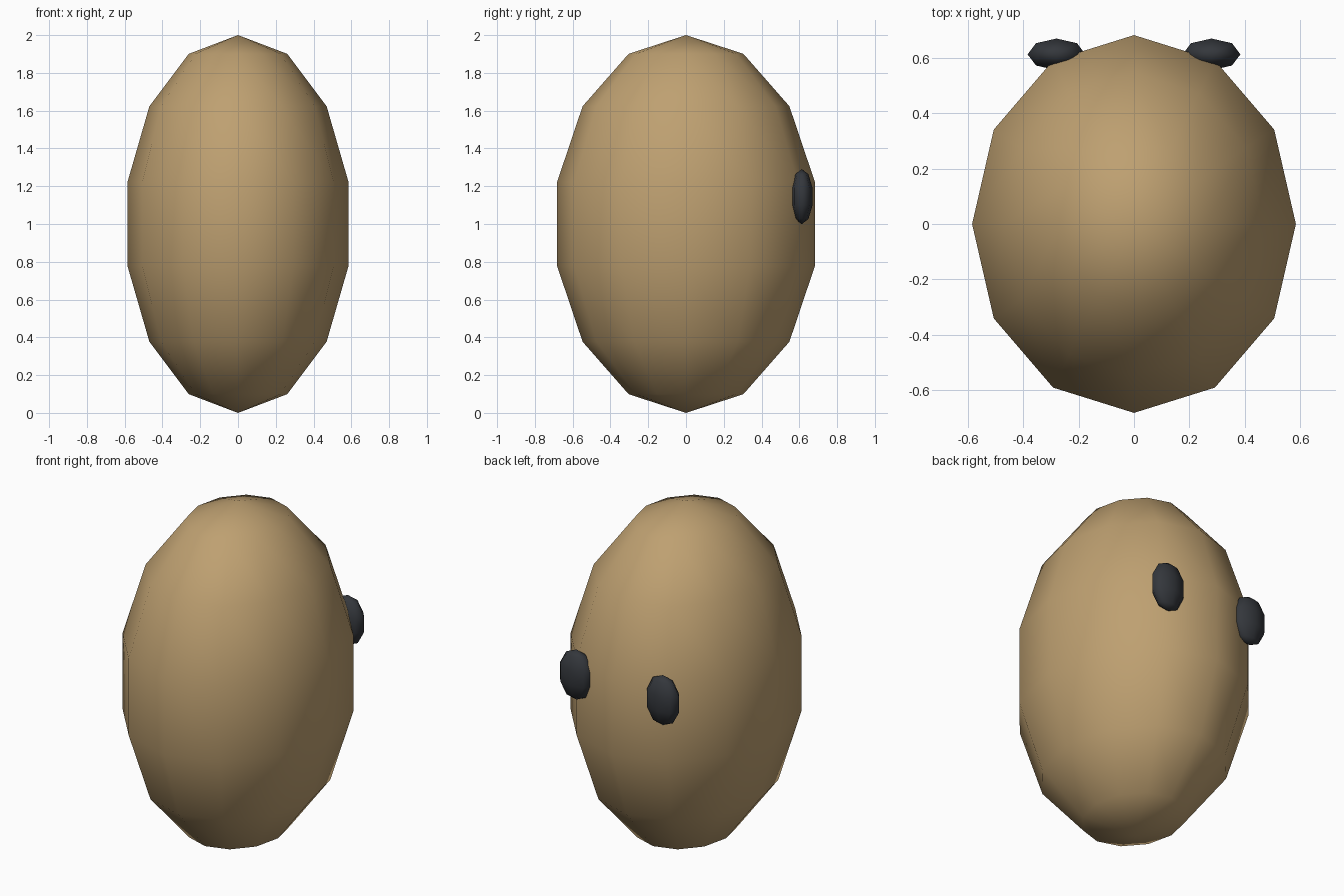
import bpy

if "Cube" in bpy.data.objects:
    bpy.data.objects.remove(bpy.data.objects["Cube"])


def make_mat(name, rgb):
    m = bpy.data.materials.new(name)
    m.diffuse_color = (*rgb, 1.0)
    m.use_nodes = True
    m.node_tree.nodes["Principled BSDF"].inputs["Base Color"].default_value = m.diffuse_color
    return m


def ellipsoid(name, segments, rings, radii, centre, mat):
    bpy.ops.mesh.primitive_uv_sphere_add(segments=segments, ring_count=rings, radius=1)
    ob = bpy.context.object
    ob.name = name
    ob.scale = radii
    ob.location = centre
    bpy.ops.object.transform_apply(location=True, rotation=True, scale=True)
    bpy.ops.object.shade_smooth()
    ob.data.materials.append(mat)
    return ob


tan = make_mat("tan", (0.515, 0.352, 0.165))
dark = make_mat("dark", (0.034, 0.038, 0.045))

# Egg-shaped body
ellipsoid("body", 12, 7, (0.6, 0.7, 1.0), (0, 0, 1.0), tan)

# Pair of eyes on the back (+y) side
for side, label in ((-1, "left"), (1, "right")):
    ellipsoid(f"eye_{label}", 8, 5, (0.11, 0.06, 0.146),
              (side * 0.28, 0.613, 1.145), dark)
